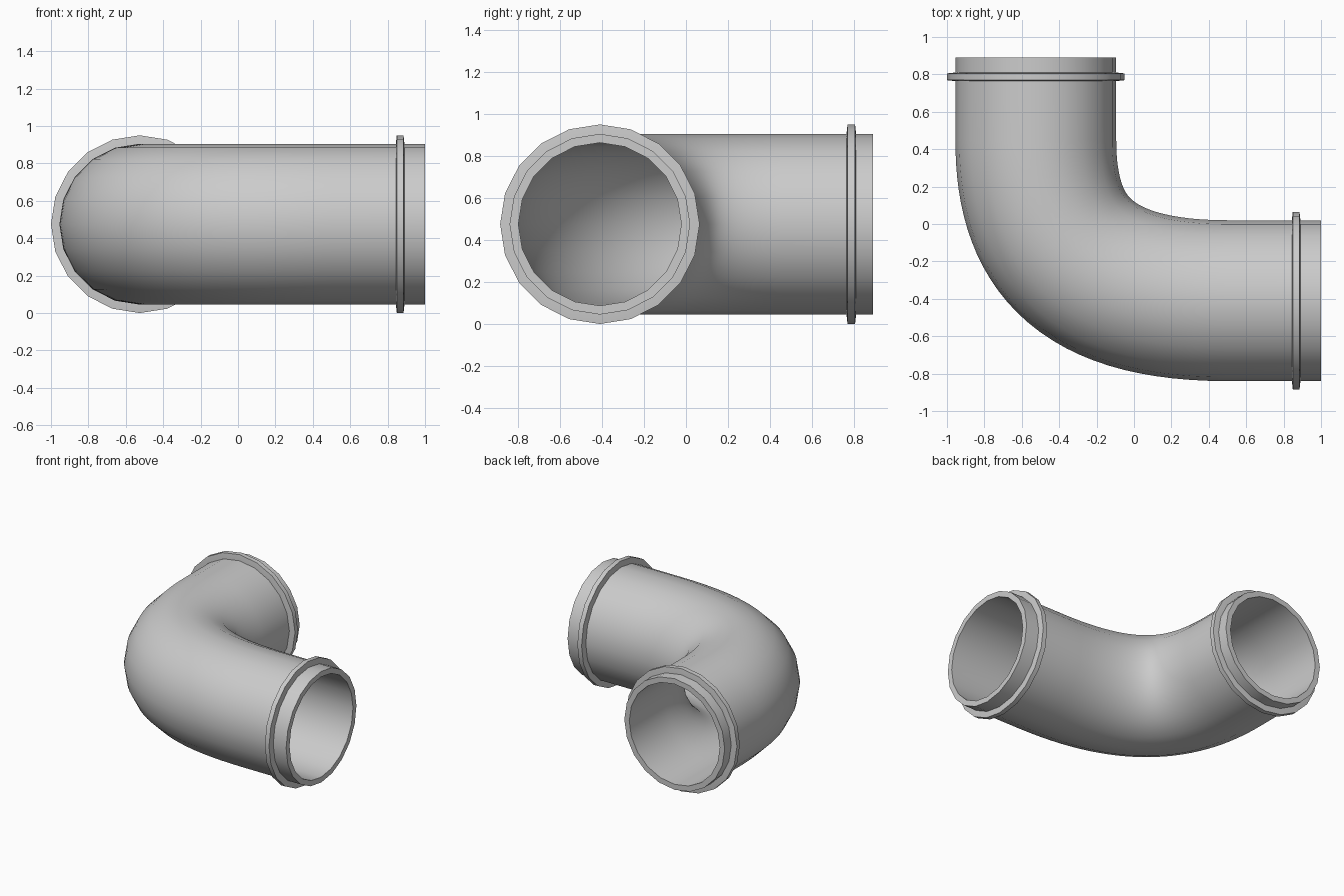
import bpy, bmesh, math
from mathutils import Vector

if "Cube" in bpy.data.objects:
    bpy.data.objects.remove(bpy.data.objects["Cube"])

SIDES = 20
ZC = 0.475           # height of the pipe axis
UP = Vector((0, 0, 1))


def sweep(name, stations):
    """Closed skin through rings of (centre, tangent, radius); last joins first."""
    bm = bmesh.new()
    rings = []
    for centre, tangent, radius in stations:
        side = tangent.cross(UP).normalized()
        ring = []
        for i in range(SIDES):
            a = 2 * math.pi * i / SIDES
            ring.append(bm.verts.new(centre + radius * (math.cos(a) * side + math.sin(a) * UP)))
        rings.append(ring)
    for k, ring in enumerate(rings):
        nxt = rings[(k + 1) % len(rings)]
        for i in range(SIDES):
            j = (i + 1) % SIDES
            bm.faces.new((ring[i], ring[j], nxt[j], nxt[i]))
    bmesh.ops.recalc_face_normals(bm, faces=bm.faces)
    mesh = bpy.data.meshes.new(name)
    bm.to_mesh(mesh)
    bm.free()
    obj = bpy.data.objects.new(name, mesh)
    bpy.context.collection.objects.link(obj)
    bpy.ops.object.select_all(action='DESELECT')
    obj.select_set(True)
    bpy.context.view_layer.objects.active = obj
    bpy.ops.object.shade_smooth_by_angle(angle=math.radians(30))
    return obj


# Centre line: straight leg, bezier bend, straight leg
back_end, front_end = Vector((-0.525, 0.89, ZC)), Vector((1.0, -0.41, ZC))
p0, p1 = Vector((-0.525, 0.45, ZC)), Vector((-0.525, -0.057, ZC))
p2, p3 = Vector((-0.32, -0.41, ZC)), Vector((0.5, -0.41, ZC))
path = [(back_end, Vector((0, -1, 0)))]
STEPS = 28
for s in range(STEPS + 1):
    t = s / STEPS
    u = 1 - t
    pos = u**3 * p0 + 3 * u * u * t * p1 + 3 * u * t * t * p2 + t**3 * p3
    tan = u * u * (p1 - p0) + 2 * u * t * (p2 - p1) + t * t * (p3 - p2)
    path.append((pos, tan.normalized()))
path.append((front_end, Vector((1, 0, 0))))

# Hollow pipe: outer wall one way, inner wall back
sweep("elbow_pipe", [(p, d, 0.43) for p, d in path] + [(p, d, 0.388) for p, d in reversed(path)])

# Raised collars near both ends: (distance from the end, radius)
profile = [(0.109, 0.415), (0.109, 0.475), (0.114, 0.475)]
profile = [(0.110, 0.415), (0.110, 0.43), (0.115, 0.475),
           (0.151, 0.475), (0.156, 0.43), (0.156, 0.415)]
for name, end, direction in (("back_collar", back_end, Vector((0, -1, 0))),
                             ("right_collar", front_end, Vector((-1, 0, 0)))):
    # keep the collar clear of the open mouth
    offset = -0.03 if name == "back_collar" else 0.0
    sweep(name, [(end + direction * (d + offset), direction, r) for d, r in profile])
